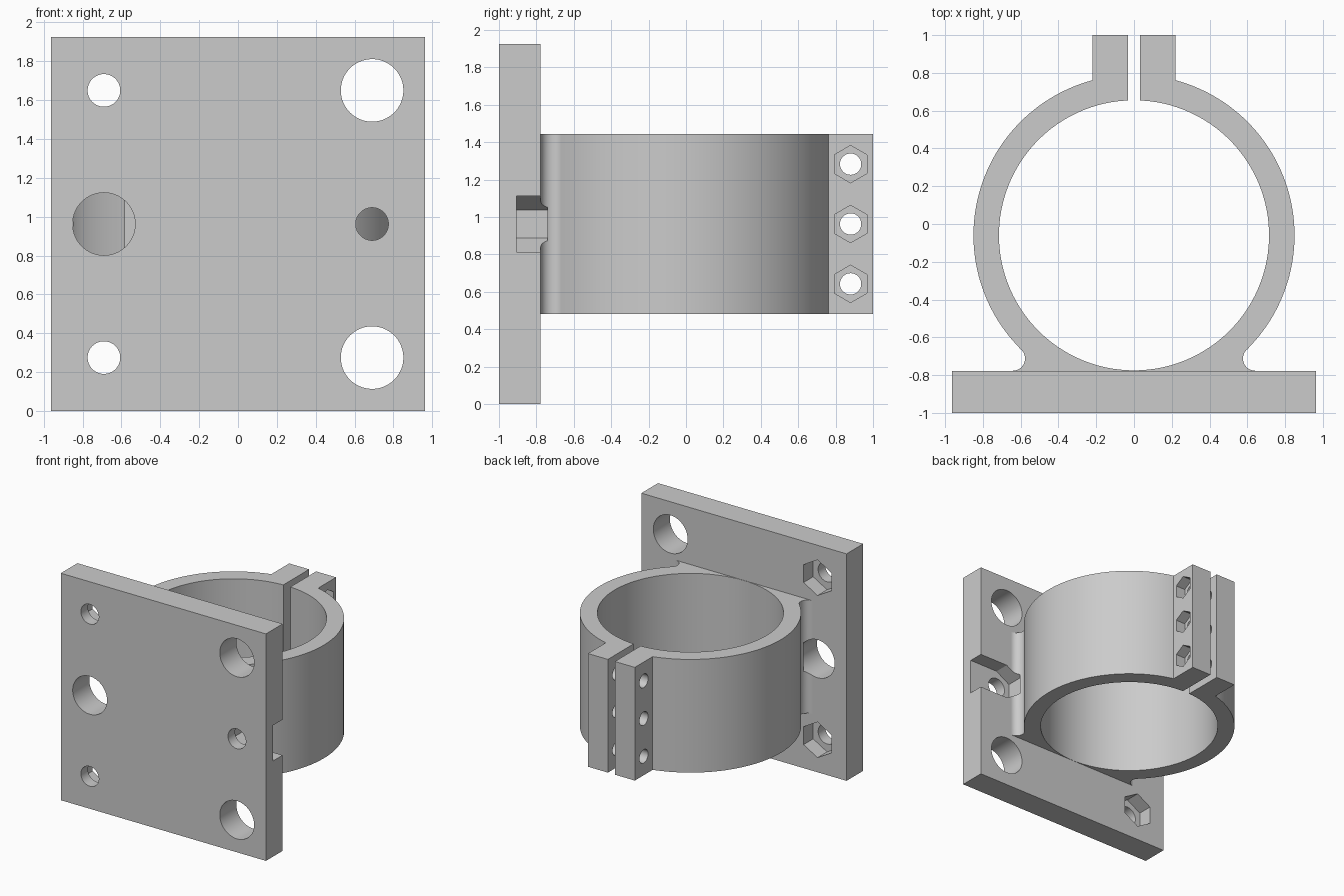
import bpy, bmesh
from math import cos, sin, pi, sqrt, atan2, radians

cube = bpy.data.objects.get("Cube")
if cube:
    bpy.data.objects.remove(cube, do_unlink=True)

grey = bpy.data.materials.new("plain grey")
grey.use_nodes = True
COLOUR = (0.6, 0.6, 0.6, 1)
grey.diffuse_color = COLOUR
grey.node_tree.nodes["Principled BSDF"].inputs["Base Color"].default_value = COLOUR

PLACE = {"x": lambda u, v, w: (w, u, v),
         "y": lambda u, v, w: (u, w, v),
         "z": lambda u, v, w: (u, v, w)}


def arc(cu, cv, r, start, end, n):
    return [(cu + r * cos(start + (end - start) * i / n),
             cv + r * sin(start + (end - start) * i / n)) for i in range(n + 1)]


def circle(cu, cv, r, n=64):
    return arc(cu, cv, r, pi / 2, pi / 2 + 2 * pi, n)[:-1]


def rect(u0, v0, u1, v1):
    return [(u0, v0), (u1, v0), (u1, v1), (u0, v1)]


def prism(name, outline, axis, start, end):
    """Extrude a closed outline along an axis."""
    bm = bmesh.new()
    place = PLACE[axis]
    low = [bm.verts.new(place(u, v, start)) for u, v in outline]
    high = [bm.verts.new(place(u, v, end)) for u, v in outline]
    bm.faces.new(low)
    bm.faces.new(high)
    n = len(outline)
    for i in range(n):
        j = (i + 1) % n
        bm.faces.new((low[i], low[j], high[j], high[i]))
    bmesh.ops.recalc_face_normals(bm, faces=bm.faces)
    mesh = bpy.data.meshes.new(name)
    bm.to_mesh(mesh)
    bm.free()
    mesh.materials.append(grey)
    obj = bpy.data.objects.new(name, mesh)
    bpy.context.collection.objects.link(obj)
    return obj


def cut(targets, outline, axis, start, end):
    """Subtract a prism from each target, then discard it."""
    cutter = prism("cutter", outline, axis, start, end)
    cutter.hide_render = True
    for obj in targets:
        bpy.context.view_layer.objects.active = obj
        mod = obj.modifiers.new("cut", "BOOLEAN")
        mod.operation = "DIFFERENCE"
        mod.solver = "EXACT"
        mod.object = cutter
        bpy.ops.object.modifier_apply(modifier=mod.name)
    bpy.data.objects.remove(cutter, do_unlink=True)


# Main dimensions
MID = 0.9625
BACK = -0.777
CY, R_OUT, R_IN = -0.06, 0.85, 0.715
GAP, EAR = 0.033, 0.22
HOLE_X, ROW = 0.69, 0.6875
NUT = 0.151

# Mounting plate
plate = prism("mounting_plate", rect(-0.9625, 0, 0.9625, 2 * MID), "y", -1, BACK)

# Split clamp ring with ears and a filleted foot: half outline, then mirrored
ear_y = CY + sqrt(R_OUT ** 2 - EAR ** 2)
foot = arc(0.642, -0.712, -BACK - 0.712, radians(126), radians(270), 14)
outer = arc(0, CY, R_OUT, atan2(ear_y - CY, EAR),
            atan2(foot[0][1] - CY, foot[0][0]), 56)
half_out = [(GAP, 1), (EAR, 1)] + outer[:-1] + foot
gap_angle = atan2(sqrt(R_IN ** 2 - GAP ** 2), GAP)
bore = arc(0, CY, R_IN, pi - gap_angle, 2 * pi + gap_angle, 112)
outline = half_out + [(-x, y) for x, y in reversed(half_out)] + bore
ring = prism("clamp_ring", outline, "z", 0.4825, 1.4425)

# Plate holes: each row has a small hole on one side and a large one on the other
both = [plate, ring]
DEEP = -0.74
for row, side in ((-1, -1), (0, 1), (1, -1)):
    z = MID + row * ROW
    targets = both if row == 0 else [plate]
    cut(targets, circle(side * HOLE_X, z, 0.084), "y", -1.1, DEEP)
    cut(targets, circle(-side * HOLE_X, z, 0.161), "y", -1.1, DEEP)
    # Nut pocket on the back of the small hole
    cut(targets, circle(side * HOLE_X, z, NUT, 6), "y", -0.905, DEEP)

# Side slot that lets a nut slide into the middle pocket
cut(both, rect(HOLE_X, MID - NUT, 1.1, MID + NUT), "y", -0.905, DEEP)

# Clamp bolt holes through the ears, with nut pockets on the left ear
for row in (-1, 0, 1):
    z = MID + row * 0.32
    cut([ring], circle(0.88, z, 0.057, 40), "x", -0.4, 0.4)
    cut([ring], circle(0.88, z, 0.1, 6), "x", 0.13, 0.4)

# Smooth the round walls, keep edges crisp
for obj in both:
    bpy.ops.object.select_all(action="DESELECT")
    obj.select_set(True)
    bpy.context.view_layer.objects.active = obj
    bpy.ops.object.shade_smooth_by_angle(angle=radians(30))
